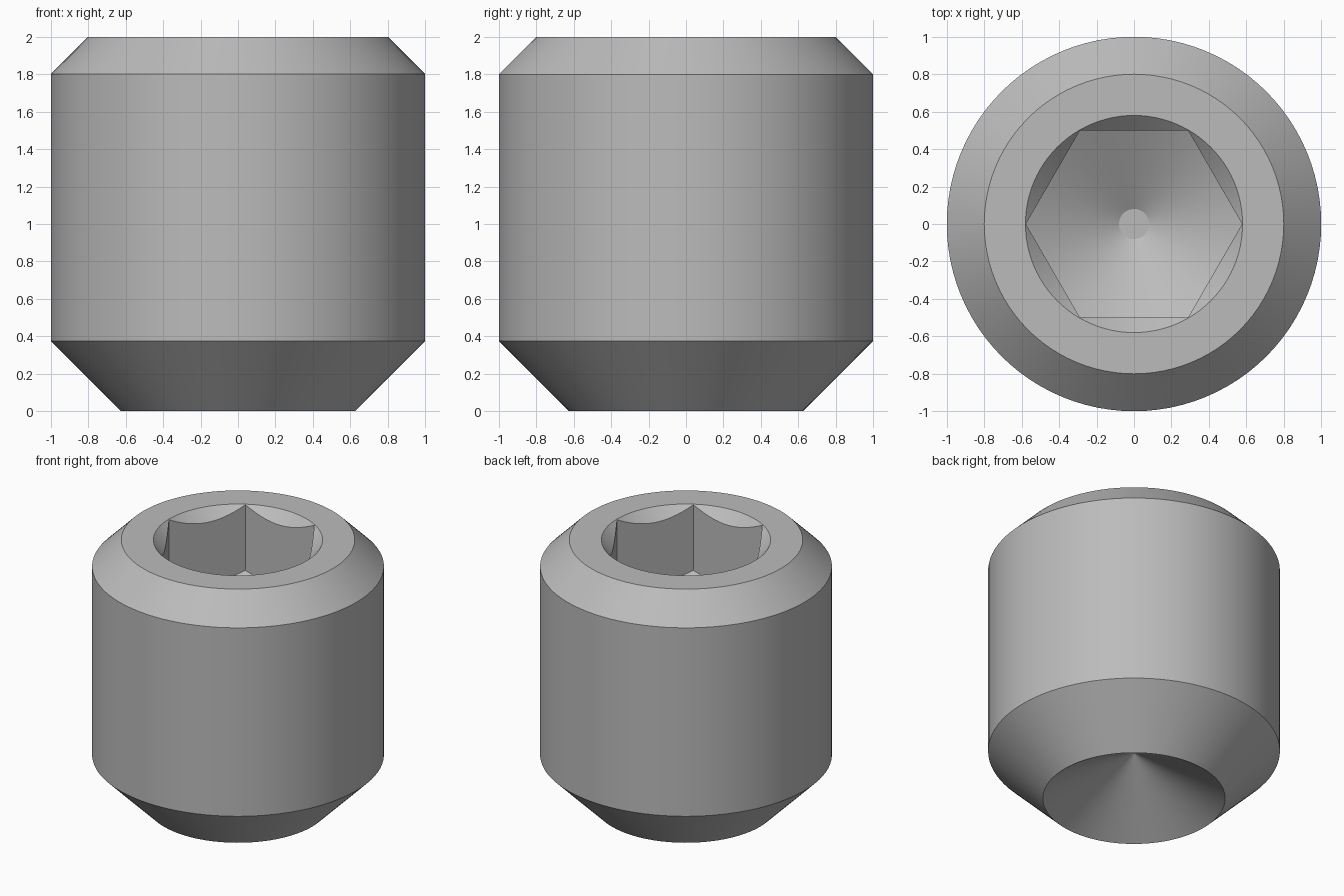
import bpy, bmesh
from math import pi, sin, cos, tan, radians

cube = bpy.data.objects.get("Cube")
if cube:
    bpy.data.objects.remove(cube, do_unlink=True)

SEGMENTS = 96
FLAT = 0.5                      # half the hex width across flats
CORNER = FLAT / cos(pi / 6)     # hex corner radius
DRILL = tan(radians(30))        # slope of the drilled cones

steel = bpy.data.materials.new("steel_grey")
steel.use_nodes = True
grey = (0.5, 0.5, 0.5, 1)
steel.diffuse_color = grey
steel.node_tree.nodes["Principled BSDF"].inputs["Base Color"].default_value = grey


def profile(angle):
    """Radius and height from the cup point, up the outside, into the socket."""
    hexagon = FLAT / cos(angle % (pi / 3) - pi / 6)
    inset = CORNER - hexagon
    return [
        (0.01, 0.615 * DRILL), (0.625, 0),              # cup cone
        (1, 0.375), (1, 1.8), (0.8, 2),                 # body and chamfers
        (0.58, 2), (hexagon, 1.997 - inset),            # socket countersink
        (hexagon, 1.5 - inset * DRILL),                 # hex wall
        (0.08, 1.5 - (CORNER - 0.08) * DRILL),          # drilled floor
    ]


# Sweep the profile round the axis
bm = bmesh.new()
columns = []
for i in range(SEGMENTS):
    a = 2 * pi * i / SEGMENTS
    columns.append([bm.verts.new((r * cos(a), r * sin(a), z)) for r, z in profile(a)])
for i, col in enumerate(columns):
    nxt = columns[(i + 1) % SEGMENTS]
    for j in range(len(col) - 1):
        bm.faces.new((col[j], nxt[j], nxt[j + 1], col[j + 1]))

# Close the cup tip and the socket floor
bm.faces.new([c[0] for c in reversed(columns)])
bm.faces.new([c[-1] for c in columns])
bmesh.ops.recalc_face_normals(bm, faces=bm.faces)

mesh = bpy.data.meshes.new("set_screw")
bm.to_mesh(mesh)
bm.free()
mesh.materials.append(steel)
screw = bpy.data.objects.new("set_screw", mesh)
bpy.context.collection.objects.link(screw)

bpy.ops.object.select_all(action='DESELECT')
screw.select_set(True)
bpy.context.view_layer.objects.active = screw
bpy.ops.object.shade_smooth_by_angle(angle=radians(25))
